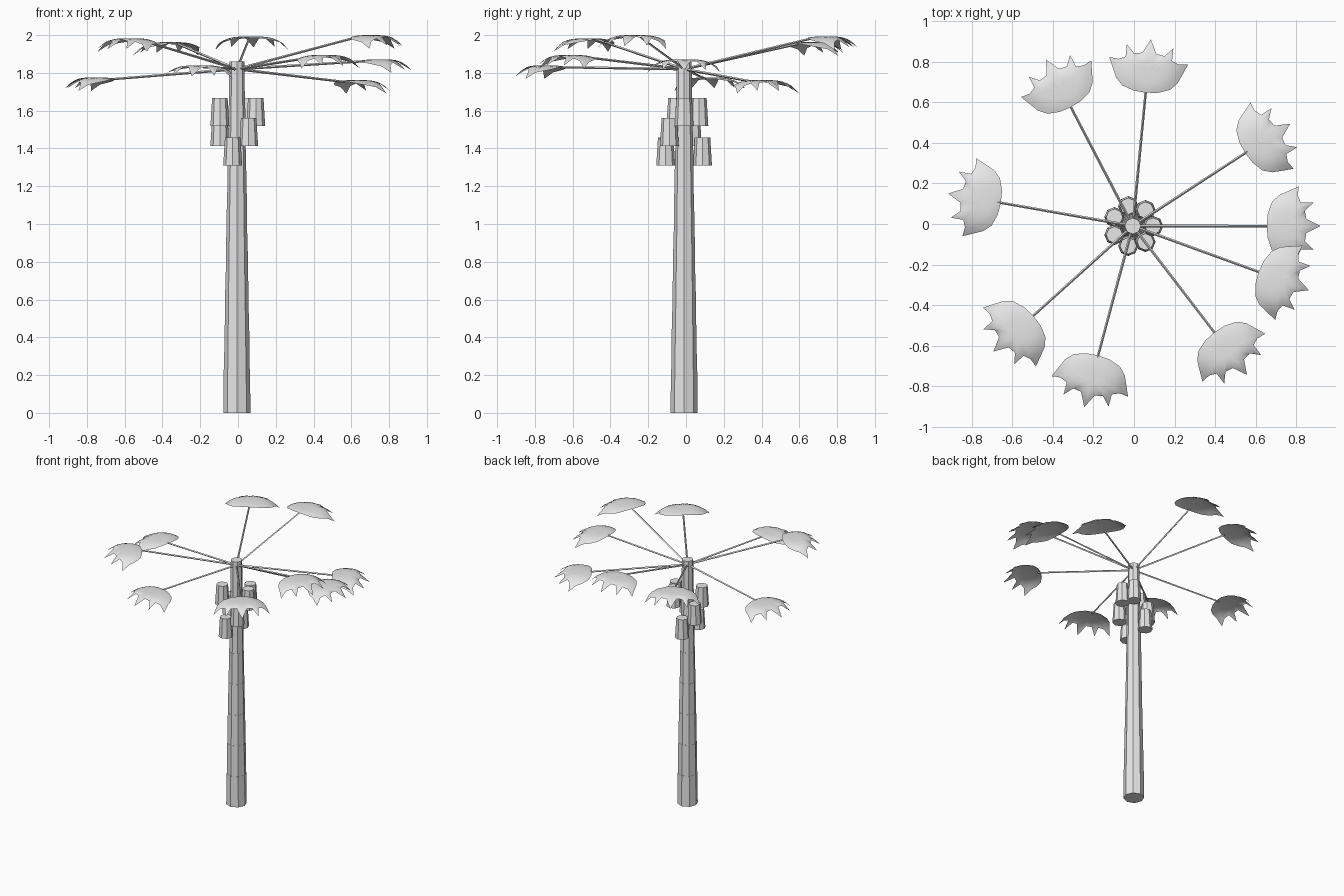
import bpy, bmesh
from math import sin, cos, radians, tau
from mathutils import Vector, Matrix

cube = bpy.data.objects.get("Cube")
if cube:
    bpy.data.objects.remove(cube)

grey = bpy.data.materials.new("light_grey")
grey.use_nodes = True
grey.diffuse_color = (0.8, 0.8, 0.8, 1)
grey.node_tree.nodes["Principled BSDF"].inputs["Base Color"].default_value = (0.8, 0.8, 0.8, 1)

AXIS = Vector((-0.006, -0.01, 0))


def make_object(name, bm, smooth=False):
    bmesh.ops.recalc_face_normals(bm, faces=bm.faces)
    mesh = bpy.data.meshes.new(name)
    bm.to_mesh(mesh)
    bm.free()
    for poly in mesh.polygons:
        poly.use_smooth = smooth
    mesh.materials.append(grey)
    obj = bpy.data.objects.new(name, mesh)
    bpy.context.collection.objects.link(obj)
    return obj


def add_rod(bm, start, end, r1, r2, sides):
    """Tapered rod from start to end."""
    span = end - start
    turn = span.to_track_quat('Z', 'Y').to_matrix().to_4x4()
    bmesh.ops.create_cone(bm, cap_ends=True, segments=sides, radius1=r1, radius2=r2,
                          depth=span.length,
                          matrix=Matrix.Translation((start + end) / 2) @ turn)


def at(angle, dist, z):
    return AXIS + Vector((dist * cos(angle), dist * sin(angle), z))


# Trunk: stacked eight-sided sections, each a little narrower than the last
SECTIONS, TRUNK_TOP = 8, 1.86
bm = bmesh.new()
step = TRUNK_TOP / SECTIONS
for i in range(SECTIONS):
    r = 0.072 - 0.0042 * i
    add_rod(bm, at(0, 0, i * step), at(0, 0, (i + 1) * step), r, r - 0.0026, 8)
make_object("trunk", bm)

# Hanging fruit: seven tapered pods in a descending spiral
for i in range(7):
    a = -i * tau / 7
    top = 1.667 - 0.105 * (i % 3)
    bm = bmesh.new()
    add_rod(bm, at(a, 0.1, top - 0.148), at(a, 0.1, top), 0.05, 0.041, 8)
    make_object(f"fruit_{i + 1}", bm)

# Half of the leaf outline as (outward, sideways), from the stem round to the middle tip
HALF = [(0.005, 0.06), (0.025, 0.118), (0.06, 0.152), (0.105, 0.172), (0.158, 0.195),
        (0.153, 0.15), (0.168, 0.115), (0.23, 0.115), (0.188, 0.075), (0.195, 0.035)]
OUTLINE = [(0, 0)] + HALF + [(0.264, 0)] + [(u, -v) for u, v in reversed(HALF)]
CROWN = 0.1     # distance from the stem to the highest point of the leaf
RINGS = 6


def droop(u, v):
    """Fall of the leaf below its crown: flat in the middle, steep at the tips."""
    reach = 0.164 if u > CROWN else 0.185
    return 0.058 * (((u - CROWN) / reach) ** 2 + (v / 0.195) ** 2) ** 1.75


def add_leaf(name, angle, stem_len, top):
    """Drooping domed leaf with a rounded back and a toothed front edge."""
    out = Vector((cos(angle), sin(angle), 0))
    side = Vector((-sin(angle), cos(angle), 0))
    bm = bmesh.new()

    def point(u, v):
        return bm.verts.new(at(angle, stem_len, top - droop(u, v)) + out * u + side * v)

    centre = point(CROWN, 0)
    inner = None
    count = len(OUTLINE)
    for k in range(1, RINGS + 1):
        f = k / RINGS
        ring = [point(CROWN + (u - CROWN) * f, v * f) for u, v in OUTLINE]
        for i in range(count):
            j = (i + 1) % count
            if inner:
                bm.faces.new((inner[i], ring[i], ring[j], inner[j]))
            else:
                bm.faces.new((centre, ring[i], ring[j]))
        inner = ring
    obj = make_object(name, bm, smooth=True)
    if obj.data.polygons[0].normal.z < 0:
        obj.data.flip_normals()


# Crown: (direction in degrees, height of the leaf top)
FRONDS = [(0, 1.872), (33, 1.762), (84.5, 1.993), (117.5, 1.963), (170, 1.776),
          (222, 1.983), (255, 1.84), (307.5, 1.895), (340, 2.0)]
STEM = 0.66
for n, (deg, top) in enumerate(FRONDS, 1):
    a = radians(deg)
    bm = bmesh.new()
    add_rod(bm, at(a, 0, 1.82), at(a, STEM + 0.02, top - 0.01), 0.007, 0.006, 4)
    make_object(f"stem_{n}", bm)
    add_leaf(f"leaf_{n}", a, STEM, top)
